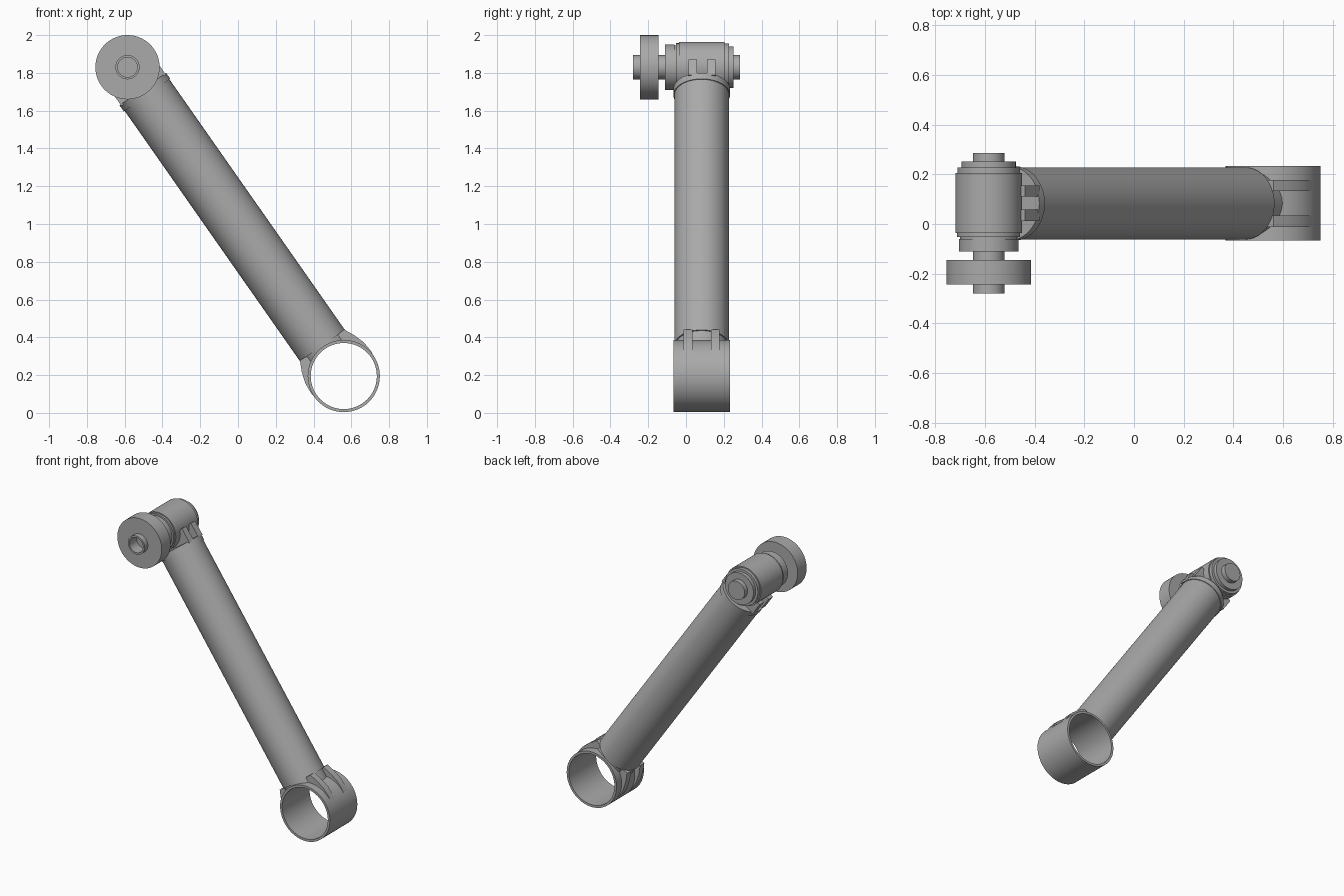
import bpy, bmesh, math
from mathutils import Matrix, Vector

if "Cube" in bpy.data.objects:
    bpy.data.objects.remove(bpy.data.objects["Cube"], do_unlink=True)

grey = bpy.data.materials.new("plain grey")
grey.use_nodes = True
grey.diffuse_color = (0.4, 0.4, 0.4, 1)
grey.node_tree.nodes["Principled BSDF"].inputs["Base Color"].default_value = (0.4, 0.4, 0.4, 1)

MID_Y = 0.083
PIN = Vector((-0.585, 0, 1.83))            # upper pivot
HUB = Vector((0.56, 0, 0.195))             # lower ring centre
arm = (PIN - HUB).normalized()             # along the arm, upwards
side = Vector((arm.z, 0, -arm.x))          # across the arm
SIDEWAYS = Matrix.Rotation(math.radians(-90), 4, 'X')   # lathe axis z -> +y


def finish(name, bm, matrix):
    bmesh.ops.transform(bm, matrix=matrix, verts=bm.verts)
    bmesh.ops.remove_doubles(bm, verts=bm.verts, dist=1e-5)
    bmesh.ops.recalc_face_normals(bm, faces=bm.faces)
    me = bpy.data.meshes.new(name)
    bm.to_mesh(me)
    bm.free()
    ob = bpy.data.objects.new(name, me)
    bpy.context.collection.objects.link(ob)
    me.materials.append(grey)
    return ob


def smooth(ob):
    bpy.ops.object.select_all(action='DESELECT')
    ob.select_set(True)
    bpy.context.view_layer.objects.active = ob
    bpy.ops.object.shade_smooth_by_angle(angle=math.radians(30))


def lathe(name, profile, matrix, closed=False, steps=64):
    """Spin (radius, height) points about local z."""
    bm = bmesh.new()
    vs = [bm.verts.new((r, 0, h)) for r, h in profile]
    pairs = list(zip(vs, vs[1:])) + ([(vs[-1], vs[0])] if closed else [])
    es = [bm.edges.new(p) for p in pairs]
    bmesh.ops.spin(bm, geom=vs + es, cent=(0, 0, 0), axis=(0, 0, 1),
                   angle=math.tau, steps=steps, use_merge=True)
    ob = finish(name, bm, matrix)
    smooth(ob)
    return ob


def plate(name, outline, origin, y0, y1):
    """Extrude an outline of (across, along) arm points from y0 to y1."""
    bm = bmesh.new()
    vs = [bm.verts.new(origin + side * u + arm * w + Vector((0, y0, 0))) for u, w in outline]
    f = bm.faces.new(vs)
    ext = bmesh.ops.extrude_face_region(bm, geom=[f])["geom"]
    bmesh.ops.translate(bm, vec=(0, y1 - y0, 0),
                        verts=[v for v in ext if isinstance(v, bmesh.types.BMVert)])
    return finish(name, bm, Matrix())


def solid(r, h0, h1):
    return [(0, h0), (r, h0), (r, h1), (0, h1)]


at_pin = Matrix.Translation(PIN) @ SIDEWAYS
at_hub = Matrix.Translation(HUB) @ SIDEWAYS
along = Matrix.Translation(HUB + Vector((0, MID_Y, 0))) @ arm.to_track_quat('Z', 'Y').to_matrix().to_4x4()
length = (PIN - HUB).length

# Main tube and its upper collar
lathe("arm_tube", solid(0.145, 0.197, length - 0.15), along)
lathe("upper_collar", solid(0.15, length - 0.18, length - 0.141), along)

# Upper pivot: stepped housing, shaft with a blind bore, front wheel
lathe("pivot_housing", [(0, -0.11), (0.12, -0.11), (0.12, -0.06), (0.115, -0.06), (0.115, -0.052),
                        (0.127, -0.052), (0.127, -0.037), (0.134, -0.037), (0.134, 0.205),
                        (0.126, 0.205), (0.126, 0.228), (0.109, 0.228), (0.109, 0.252), (0, 0.252)], at_pin)
lathe("pivot_shaft", [(0, -0.2), (0.052, -0.2), (0.052, -0.28), (0.064, -0.28),
                      (0.064, 0.285), (0, 0.285)], at_pin)
lathe("front_wheel", [(0.06, -0.243), (0.17, -0.243), (0.17, -0.145), (0.06, -0.145)], at_pin, closed=True)

# Ribs between housing and collar
upper = [(-0.144, -0.15), (-0.144, -0.05), (0.144, -0.05), (0.144, -0.15)]
for i, y in enumerate((0.012, 0.11)):
    plate(f"upper_rib_{i + 1}", upper, PIN, y, y + 0.046)

# Lower ring
lathe("lower_ring", [(0.175, -0.066), (0.191, -0.066), (0.191, 0.234), (0.175, 0.234)], at_hub, closed=True)

# Neck and ribs joining the tube to the ring, bored out to the ring's inside
neck = lathe("lower_neck", solid(0.138, 0.08, 0.2), along)
half = [(0.143, 0.2), (0.17, 0.145), (0.189, 0.085), (0.194, 0.03), (0.188, -0.03)]
outline = half + [(-u, w) for u, w in reversed(half)]
bored = [neck]
for i, y in enumerate((-0.012, 0.132)):
    bored.append(plate(f"lower_rib_{i + 1}", outline, HUB, y, y + 0.046))
cutter = lathe("bore_cutter", solid(0.178, -0.4, 0.5), at_hub)
cutter.hide_render = True
for ob in bored:
    mod = ob.modifiers.new("bore", 'BOOLEAN')
    mod.operation, mod.object, mod.solver = 'DIFFERENCE', cutter, 'EXACT'
    bpy.context.view_layer.objects.active = ob
    bpy.ops.object.modifier_apply(modifier=mod.name)
    smooth(ob)
bpy.data.objects.remove(cutter, do_unlink=True)
